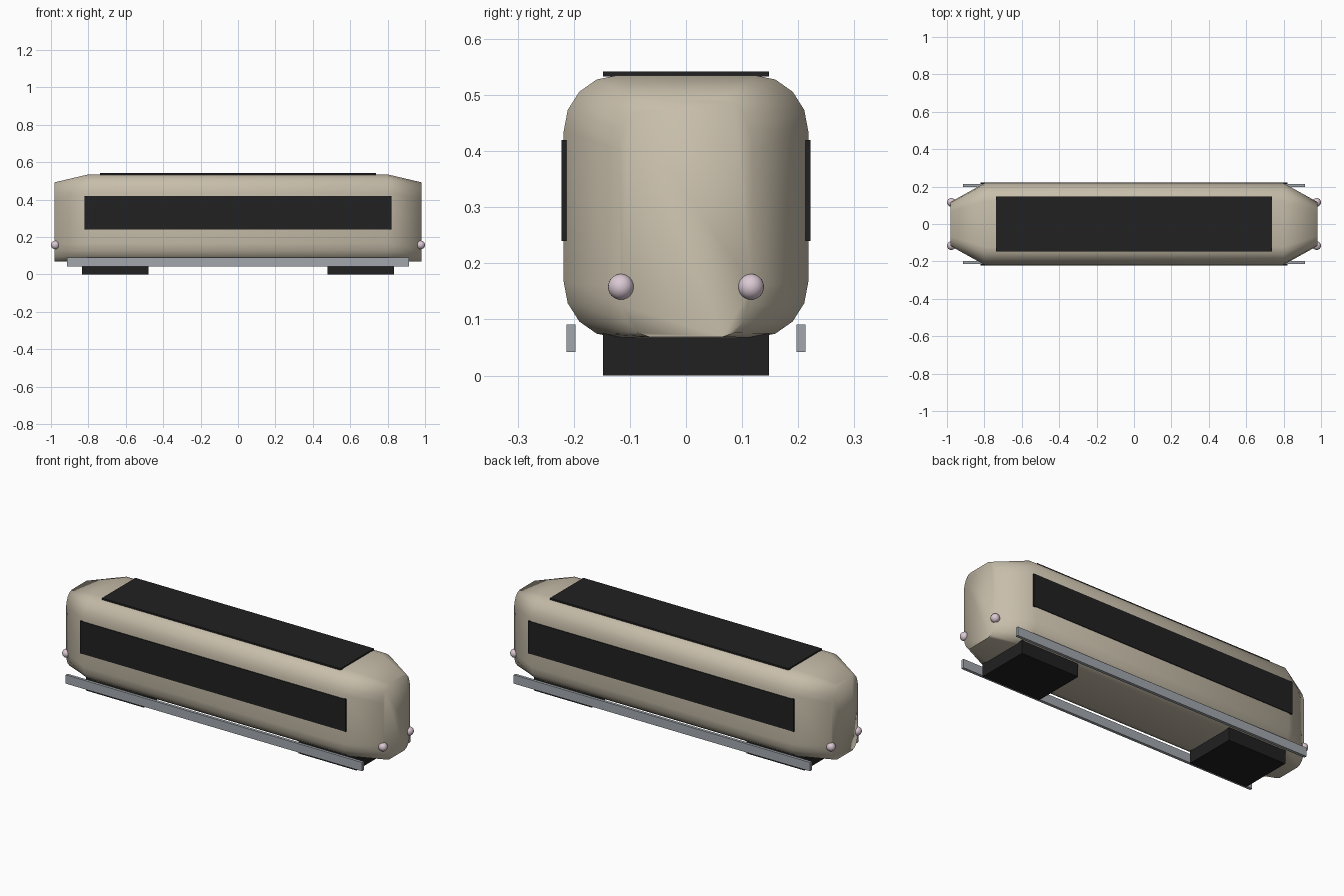
import bpy, bmesh, math

if "Cube" in bpy.data.objects:
    bpy.data.objects.remove(bpy.data.objects["Cube"], do_unlink=True)


def material(name, colour):
    m = bpy.data.materials.new(name)
    m.use_nodes = True
    rgba = (*colour, 1)
    m.diffuse_color = rgba
    m.node_tree.nodes["Principled BSDF"].inputs["Base Color"].default_value = rgba
    return m


beige = material("warm beige paint", (0.57, 0.51, 0.40))
black = material("dark glass", (0.015, 0.015, 0.015))
grey = material("grey steel", (0.36, 0.39, 0.42))
lamp = material("pale pink lamp", (0.70, 0.58, 0.65))


def add_object(name, bm, mat):
    mesh = bpy.data.meshes.new(name)
    bmesh.ops.recalc_face_normals(bm, faces=bm.faces)
    bm.to_mesh(mesh)
    bm.free()
    mesh.materials.append(mat)
    obj = bpy.data.objects.new(name, mesh)
    bpy.context.collection.objects.link(obj)
    return obj


def smooth(obj, degrees):
    bpy.ops.object.select_all(action="DESELECT")
    obj.select_set(True)
    bpy.context.view_layer.objects.active = obj
    bpy.ops.object.shade_smooth_by_angle(angle=math.radians(degrees))


def box(name, low, high, mat):
    bm = bmesh.new()
    bmesh.ops.create_cube(bm, size=1)
    for v in bm.verts:
        v.co = [(a + b) / 2 + c * (b - a) for a, b, c in zip(low, high, v.co)]
    return add_object(name, bm, mat)


def rounded_section(bm, x, half_width, bottom, top, ry, rz, steps=4):
    """Ring of vertices round a rounded rectangle at the given x."""
    mid, half = (bottom + top) / 2, (top - bottom) / 2
    ring = []
    for quarter, (sy, sz) in enumerate([(1, 1), (-1, 1), (-1, -1), (1, -1)]):
        for i in range(steps + 1):
            a = math.pi / 2 * (quarter + i / steps)
            ring.append(bm.verts.new((x,
                                      sy * (half_width - ry) + ry * math.cos(a),
                                      mid + sz * (half - rz) + rz * math.sin(a))))
    return ring


# Body shell: full section along the middle, tapering to both ends
bm = bmesh.new()
rings = []
for x, w, b, t, ry, rz in [(-0.98, 0.118, 0.069, 0.493, 0.052, 0.09),
                           (-0.80, 0.218, 0.067, 0.535, 0.095, 0.10),
                           (0.80, 0.218, 0.067, 0.535, 0.095, 0.10),
                           (0.98, 0.118, 0.069, 0.493, 0.052, 0.09)]:
    rings.append(rounded_section(bm, x, w, b, t, ry, rz))
for r, s in zip(rings, rings[1:]):
    for i in range(len(r)):
        j = (i + 1) % len(r)
        bm.faces.new((r[i], r[j], s[j], s[i]))
bm.faces.new(rings[0])
bm.faces.new(rings[-1])
smooth(add_object("body", bm, beige), 80)

# Roof panel
box("roof_panel", (-0.737, -0.148, 0.533), (0.737, 0.148, 0.542), black)

# Window strips and side rails
for side, s in (("right", -1), ("left", 1)):
    wy = sorted((s * 0.213, s * 0.222))
    box(f"{side}_window", (-0.82, wy[0], 0.24), (0.82, wy[1], 0.42), black)
    ry = sorted((s * 0.197, s * 0.213))
    box(f"{side}_rail", (-0.915, ry[0], 0.042), (0.915, ry[1], 0.091), grey)

# Undercarriage blocks and end lamps
for end, e in (("rear", -1), ("front", 1)):
    bx = sorted((e * 0.478, e * 0.835))
    box(f"{end}_undercarriage", (bx[0], -0.148, 0), (bx[1], 0.148, 0.075), black)
    for side, s in (("right", -1), ("left", 1)):
        bm = bmesh.new()
        bmesh.ops.create_uvsphere(bm, u_segments=24, v_segments=12, radius=0.023)
        bmesh.ops.translate(bm, verts=bm.verts, vec=(e * 0.977, s * 0.116, 0.158))
        smooth(add_object(f"{end}_{side}_lamp", bm, lamp), 60)
